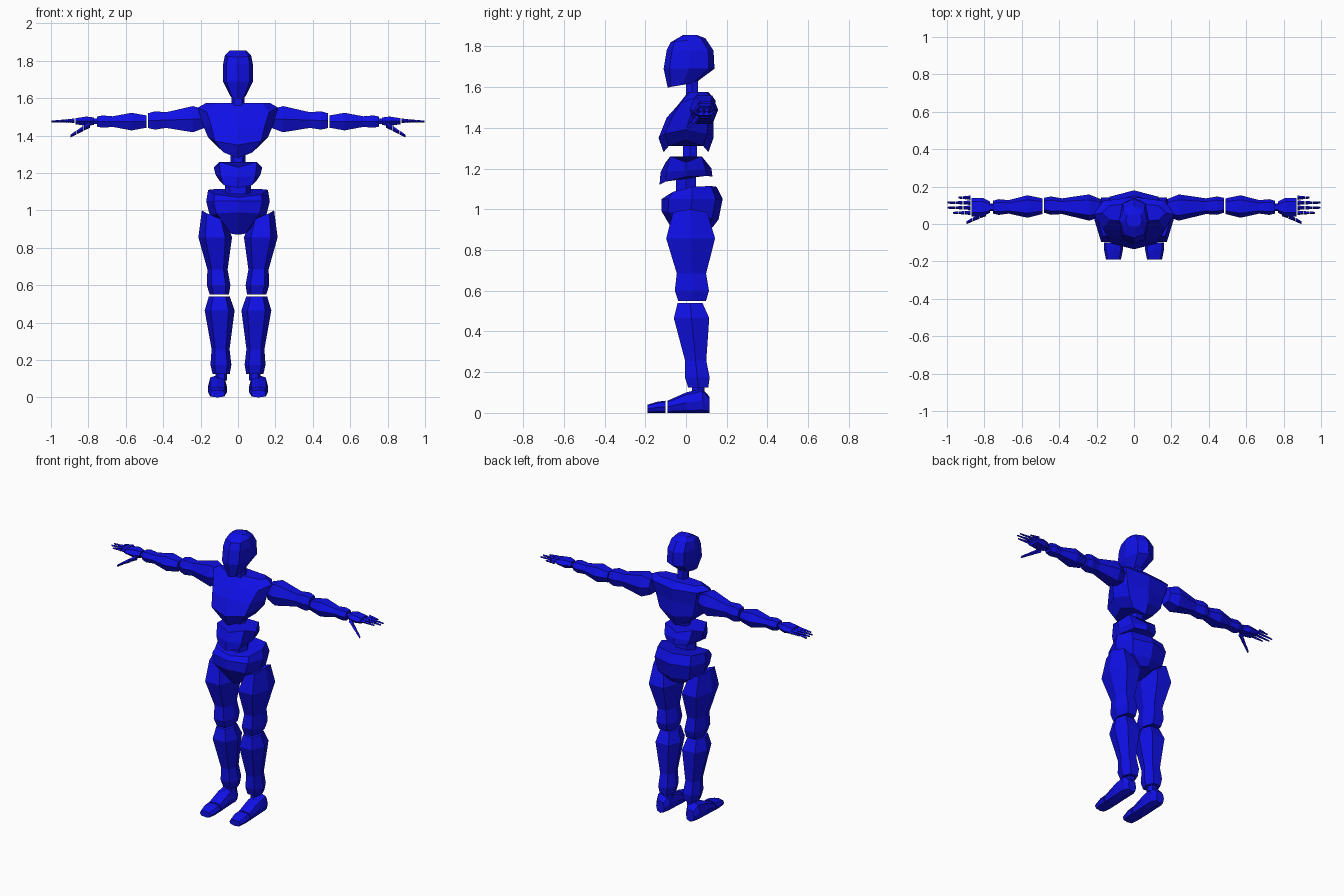
import bpy, bmesh, math
from mathutils import Vector

cube = bpy.data.objects.get("Cube")
if cube:
    bpy.data.objects.remove(cube)

blue = bpy.data.materials.new("deep_blue")
blue.use_nodes = True
colour = (.005, .005, .8, 1)
blue.diffuse_color = colour
blue.node_tree.nodes["Principled BSDF"].inputs["Base Color"].default_value = colour

X, Y, Z = Vector((1, 0, 0)), Vector((0, 1, 0)), Vector((0, 0, 1))
# For each loft axis: the width, depth and length directions
FRAMES = {"x": (Y, Z, X), "y": (X, Z, Y), "z": (X, Y, Z)}


def squash(value):
    """Push a circle coordinate outwards towards a rounded square."""
    return math.copysign(abs(value) ** .75, value)


def ring(wide, deep, x=0, y=0, z=0, axis="z", sides=8, tilt=0, lean=0, arch=0, corner=0):
    """Cross-section points; tilt, lean, arch and corner shift them along the axis."""
    across, depth, along = FRAMES[axis]
    angles = [math.tau * i / sides for i in range(sides)]
    widest = max(squash(math.sin(a)) for a in angles)
    points = []
    for a in angles:
        c, s = math.cos(a), math.sin(a)
        shift = tilt * s + lean * c + arch * c * c + corner * math.sin(a + a) ** 2
        points.append(Vector((x, y, z)) + across * wide * squash(c)
                      + depth * deep * squash(s) / widest + along * shift)
    return points


def loft(name, *rings, side=1):
    """Flat shaded solid through the rings, mirrored when side is negative."""
    bm = bmesh.new()
    loops = [[bm.verts.new((p.x * side, p.y, p.z)) for p in points] for points in rings]
    for low, high in zip(loops, loops[1:]):
        for i in range(len(low)):
            bm.faces.new((low[i - 1], low[i], high[i], high[i - 1]))
    bm.faces.new(loops[0])
    bm.faces.new(loops[-1])
    bmesh.ops.recalc_face_normals(bm, faces=bm.faces)
    mesh = bpy.data.meshes.new(name)
    bm.to_mesh(mesh)
    bm.free()
    mesh.materials.append(blue)
    bpy.context.collection.objects.link(bpy.data.objects.new(name, mesh))


def limb(name, start, end, wide, deep, belly, axis, side, lean=0):
    """Muscle shape: full at the belly, narrow after it, slightly wider at the joint."""
    rings = []
    for t, size in ((0, .7), (belly, 1), (.68, .6), (.88, .7), (1, .57)):
        x, y, z = Vector(start).lerp(Vector(end), t)
        rings.append(ring(wide * size, deep * size, x, y, z, axis, sides=6,
                          lean=0 if t else lean))
    loft(name, *rings, side=side)


def digit(name, base, tip, thick, side):
    """Three separate tapering segments from base to tip."""
    base, tip = Vector(base), Vector(tip)
    for joint in range(3):
        size = thick * (1 - joint / 5)
        near = base.lerp(tip, joint / 3)
        far = base.lerp(tip, (joint + .9) / 3)
        loft(f"{name}_{joint}",
             ring(size, size, *near, axis="x", sides=4),
             ring(size * .7, size * .7, *far, axis="x", sides=4), side=side)


def link(name, low, high, wide, deep, x=0, y=0, side=1):
    """Plain post joining two blocks."""
    loft(name, *[ring(wide, deep, x, y, z, sides=6) for z in (low, high)], side=side)


# Head
loft("head",
     ring(z=1.61, wide=.04, deep=.07, y=-.02, tilt=.013),
     ring(z=1.69, wide=.08, deep=.125, y=.015),
     ring(z=1.78, wide=.08, deep=.115, y=.02),
     ring(z=1.83, wide=.07, deep=.085, y=.01, tilt=.01),
     ring(z=1.855, wide=.045, deep=.035, y=.02))

# Torso blocks
loft("chest",
     ring(z=1.28, wide=.1, deep=.11, arch=.06),
     ring(z=1.35, wide=.16, deep=.135, arch=.04),
     ring(z=1.45, wide=.185, deep=.115, y=.02),
     ring(z=1.52, wide=.215, deep=.095, y=.05, tilt=.015, arch=.03),
     ring(z=1.575, wide=.17, deep=.05, y=.06))
loft("waist",
     ring(z=1.14, wide=.1, deep=.13, tilt=.02, arch=.02),
     ring(z=1.19, wide=.12, deep=.125, tilt=.01),
     ring(z=1.23, wide=.13, deep=.1, corner=.03))
loft("pelvis",
     ring(z=.89, wide=.05, deep=.09, y=.04, tilt=.02),
     ring(z=.97, wide=.15, deep=.14, y=.02, tilt=-.02),
     ring(z=1.05, wide=.17, deep=.15, y=.03),
     ring(z=1.09, wide=.16, deep=.12, y=.03, tilt=.02, arch=.02))

# Spine links between the blocks
link("neck", low=1.55, high=1.64, wide=.035, deep=.03, y=.03)
link("upper_spine", low=1.2, high=1.34, wide=.04, deep=.035, y=.02)
link("lower_spine", low=1.07, high=1.17, wide=.07, deep=.05)

for label, side in (("left", 1), ("right", -1)):
    # Legs
    limb(label + "_thigh", start=(.13, .02, .97), end=(.1, .03, .55), wide=.09, deep=.12,
         belly=.27, axis="z", side=side, lean=.03)
    limb(label + "_shin", start=(.1, .02, .54), end=(.09, .06, .125), wide=.08, deep=.087,
         belly=.18, axis="z", side=side)
    link(label + "_ankle", low=.09, high=.14, wide=.03, deep=.03, x=.09, y=.06, side=side)

    # Feet, each section resting on the floor
    def section(y, wide, height):
        return ring(wide, height / 2, x=.11, y=y, z=height / 2, axis="y")
    loft(label + "_foot", section(.115, .03, .08), section(.08, .05, .12),
         section(0, .05, .1), section(-.09, .05, .06), side=side)
    loft(label + "_toes", section(-.1, .05, .06), section(-.14, .05, .055),
         section(-.19, .04, .04), side=side)

    # Arms
    limb(label + "_upper_arm", start=(.18, .085, 1.49), end=(.48, .1, 1.48), wide=.07,
         deep=.07, belly=.2, axis="x", side=side)
    limb(label + "_forearm", start=(.49, .095, 1.475), end=(.755, .09, 1.475), wide=.06,
         deep=.047, belly=.3, axis="x", side=side)

    # Wrist and palm
    def slab(x, wide, deep):
        return ring(wide, deep, x=x, y=.09, z=1.477, axis="x", sides=6)
    loft(label + "_wrist", slab(.75, .02, .015), slab(.785, .02, .015), side=side)
    loft(label + "_palm", slab(.77, .03, .02), slab(.81, .05, .025),
         slab(.87, .05, .016), side=side)

    # Four fingers and a thumb pointing forward and down
    for finger, reach in enumerate((.97, 1, 1, .94)):
        y = .06 + .027 * finger
        digit(f"{label}_finger_{finger}", (.875, y, 1.48), (reach, y, 1.475), .012, side)
    digit(label + "_thumb", (.79, .06, 1.46), (.9, .005, 1.395), .018, side)
